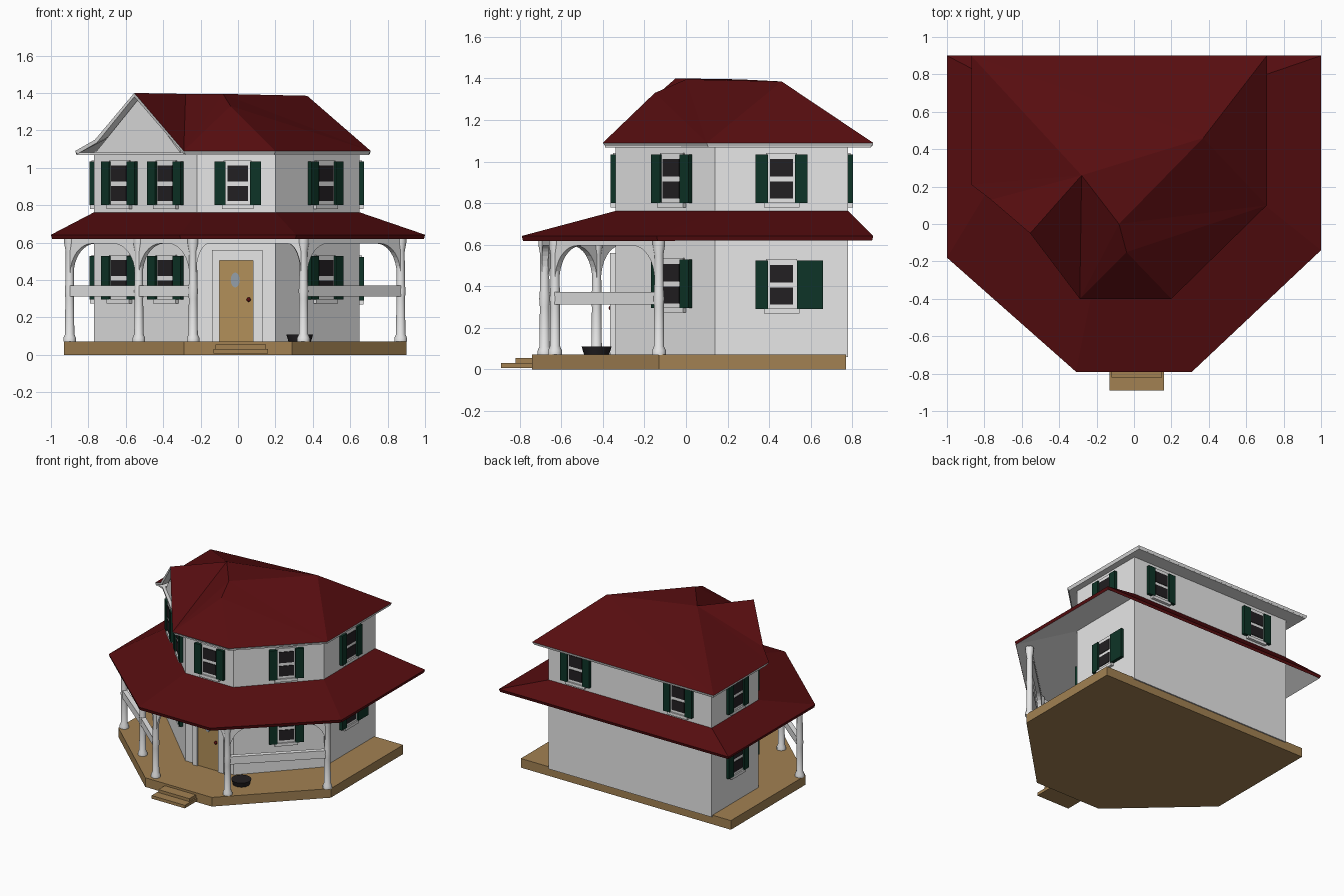
import bpy, bmesh, math
from mathutils import Matrix, Vector

if "Cube" in bpy.data.objects:
    bpy.data.objects.remove(bpy.data.objects["Cube"])


def material(name, col):
    m = bpy.data.materials.new(name)
    m.diffuse_color = (*col, 1)
    m.use_nodes = True
    m.node_tree.nodes["Principled BSDF"].inputs["Base Color"].default_value = m.diffuse_color
    return m


RED = material("dark_red", (0.095, 0.004, 0.005))
WHITE = material("white", (0.8, 0.8, 0.8))
TAN = material("tan_wood", (0.36, 0.22, 0.085))
DOOR = material("door_wood", (0.45, 0.28, 0.10))
GREEN = material("shutter_green", (0.004, 0.034, 0.02))
BLACK = material("near_black", (0.016, 0.014, 0.016))
GLASS = material("grey_glass", (0.3, 0.35, 0.4))


def finish(name, bm, *mats, smooth=False):
    me = bpy.data.meshes.new(name)
    bmesh.ops.recalc_face_normals(bm, faces=bm.faces[:])
    bm.to_mesh(me)
    bm.free()
    ob = bpy.data.objects.new(name, me)
    bpy.context.collection.objects.link(ob)
    for m in mats:
        me.materials.append(m)
    if smooth:
        bpy.ops.object.select_all(action='DESELECT')
        ob.select_set(True)
        bpy.context.view_layer.objects.active = ob
        bpy.ops.object.shade_smooth_by_angle(angle=math.radians(40))
    return ob


def box(bm, x0, x1, y0, y1, z0, z1, mat=Matrix()):
    c = Vector(((x0 + x1) / 2, (y0 + y1) / 2, (z0 + z1) / 2))
    size = Matrix.Diagonal((x1 - x0, y1 - y0, z1 - z0, 1))
    bmesh.ops.create_cube(bm, size=1, matrix=mat @ Matrix.Translation(c) @ size)


def prism(bm, pts, move):
    f = bm.faces.new([bm.verts.new(p) for p in pts])
    r = bmesh.ops.extrude_face_region(bm, geom=[f])
    bmesh.ops.translate(bm, vec=move, verts=[v for v in r["geom"] if isinstance(v, bmesh.types.BMVert)])
    if f.is_valid and not any(len(e.link_faces) > 2 for e in f.edges):
        return
    bm.faces.remove(f)


def slab(name, outline, z0, z1, mat):
    bm = bmesh.new()
    prism(bm, [(x, y, z0) for x, y in outline], (0, 0, z1 - z0))
    return finish(name, bm, mat)


def roof(name, pts, faces, thick, rim):
    # sloped sheet, red above and white below
    me = bpy.data.meshes.new(name)
    bm = bmesh.new()
    vs = [bm.verts.new(p) for p in pts]
    for f in faces:
        face = bm.faces.new([vs[i] for i in f])
        face.normal_update()
        if face.normal.z < 0:
            face.normal_flip()
    bm.to_mesh(me)
    bm.free()
    ob = bpy.data.objects.new(name, me)
    bpy.context.collection.objects.link(ob)
    me.materials.append(RED)
    me.materials.append(WHITE)
    s = ob.modifiers.new("thickness", 'SOLIDIFY')
    s.thickness, s.offset = thick, -1
    s.material_offset, s.material_offset_rim = 1, rim


# deck and entrance steps
slab("deck", [(-.93, .77), (-.93, -.16), (-.29, -.74), (.29, -.74), (.9, -.13), (.9, .77)], 0, .072, TAN)
bm = bmesh.new()
box(bm, -.13, .16, -.89, -.7, .008, .032)
box(bm, -.12, .15, -.82, -.7, .03, .055)
finish("steps", bm, TAN)

# house walls, counter-clockwise from the back left corner
WALL = [(-.77, .78), (-.77, .2), (-.22, -.34), (.2, -.34), (.65, .14), (.65, .78)]
slab("walls", WALL, .06, 1.09, WHITE)


def wall_frame(i, t):
    a, b = Vector(WALL[i]), Vector(WALL[(i + 1) % 6])
    p, d = a.lerp(b, t), b - a
    return Matrix.Translation((p.x, p.y, 0)) @ Matrix.Rotation(math.atan2(d.y, d.x), 4, 'Z')


# diagonal gable wall
m = wall_frame(1, 0)
bm = bmesh.new()
prism(bm, [m @ Vector(p) for p in ((.0, -.002, 1.07), (.66, -.002, 1.07), (.345, -.002, 1.375))],
      m.to_3x3() @ Vector((0, .05, 0)))
finish("gable_wall", bm, WHITE)

# porch roof running around the house
EAVE = [(-1, .9), (-1, -.18), (-.31, -.79), (.31, -.79), (1, -.14), (1, .9)]
roof("porch_roof", [(x, y, .642) for x, y in EAVE] + [(x, y, .762) for x, y in WALL],
     [(i, (i + 1) % 6, 6 + (i + 1) % 6, 6 + i) for i in range(6)], .024, 0)

# main hipped roof with a diagonal gable
roof("main_roof", [
    (-.87, .9, 1.09), (-.87, .21, 1.09), (-.29, -.4, 1.09), (.2, -.4, 1.09), (.71, .1, 1.09), (.71, .9, 1.09),
    (.37, .46, 1.385), (-.08, 0, 1.395), (-.28, .26, 1.395), (-.555, -.05, 1.4), (-.04, -.15, 1.33),
    (-.765, .13, 1.15)],
    [(0, 5, 6), (0, 6, 8), (0, 8, 1), (1, 8, 11), (11, 8, 9), (9, 8, 2), (2, 8, 7), (2, 7, 10),
     (2, 10, 3), (3, 10, 4), (4, 10, 7), (4, 7, 6), (4, 6, 5), (6, 7, 8)], .02, 1)
slab("soffit", [(-.86, .89), (-.86, .22), (-.79, .19), (-.27, -.34), (-.28, -.39), (.195, -.39), (.7, .105),
                (.7, .89)], 1.068, 1.082, WHITE)

# windows with frames, two panes and shutters
shutters, frames, panes = bmesh.new(), bmesh.new(), bmesh.new()


def window(i, t, z, right=(.065, .125)):
    m = wall_frame(i, t)
    box(frames, -.075, .075, -.012, .01, z - .125, z + .125, m)
    box(frames, -.085, .085, -.022, .01, z - .135, z - .112, m)
    for lo, hi in ((-.092, -.012), (.012, .098)):
        box(panes, -.055, .055, -.017, 0, z + lo, z + hi, m)
    box(shutters, -.125, -.065, -.024, 0, z - .115, z + .118, m)
    box(shutters, right[0], right[1], -.024, 0, z - .115, z + .118, m)


for i, t in ((0, .53), (1, .26), (1, .71), (2, .52), (3, .58), (4, .5), (5, .17), (5, .8)):
    window(i, t, .915)
for i, t in ((0, .53), (1, .26), (1, .71), (3, .58)):
    window(i, t, .41)
window(4, .5, .405, (.075, .2))
finish("shutters", shutters, GREEN)
finish("window_frames", frames, WHITE)
finish("window_panes", panes, BLACK)

# front door
bm = bmesh.new()
box(bm, -.14, -.1, -.365, -.33, .07, .55)
box(bm, .08, .13, -.365, -.33, .07, .55)
box(bm, -.14, .13, -.365, -.33, .505, .56)
finish("door_frame", bm, WHITE)
bm = bmesh.new()
box(bm, -.1, .08, -.352, -.33, .07, .505)
finish("door", bm, DOOR)
bm = bmesh.new()
bmesh.ops.create_cone(bm, cap_ends=True, segments=16, radius1=1, radius2=1, depth=1,
                      matrix=Matrix.Translation((-.015, -.353, .4)) @ Matrix.Rotation(math.pi / 2, 4, 'X')
                      @ Matrix.Diagonal((.024, .04, .008, 1)))
finish("door_glass", bm, GLASS)
bm = bmesh.new()
bmesh.ops.create_uvsphere(bm, u_segments=10, v_segments=6, radius=.012, matrix=Matrix.Translation((.057, -.36, .295)))
finish("door_knob", bm, RED, smooth=True)

# turned porch posts
POSTS = [(-.9, -.13), (-.53, -.43), (-.24, -.68), (.35, -.63), (.87, -.13)]
PROFILE = [(.034, .07), (.034, .09), (.025, .11), (.023, .3), (.026, .34), (.023, .38), (.021, .55), (.03, .6), (.03, .635)]
bm = bmesh.new()
for x, y in POSTS:
    rings = [[bm.verts.new((x + r * math.cos(k * math.pi / 6), y + r * math.sin(k * math.pi / 6), z))
              for k in range(12)] for r, z in PROFILE]
    for a, b in zip(rings, rings[1:]):
        for k in range(12):
            bm.faces.new((a[k], a[k - 1], b[k - 1], b[k]))
finish("porch_posts", bm, WHITE, smooth=True)

# arched brackets with a top beam, and rails
arches, rails = bmesh.new(), bmesh.new()
for k, (p, q) in enumerate(zip(POSTS, POSTS[1:])):
    p, q = Vector(p), Vector(q)
    d = q - p
    L = d.length
    m = Matrix.Translation((p.x, p.y, 0)) @ Matrix.Rotation(math.atan2(d.y, d.x), 4, 'Z')
    r = .07 if k == 2 else .15
    half = [(r * (1 - math.cos(a)), .43 + .165 * math.sin(a)) for a in (j * math.pi / 16 for j in range(9))]
    half = [(s + .015, z) for s, z in half]
    prof = [(0, .63), (0, .43)] + half + [(L - s, z) for s, z in reversed(half)] + [(L, .43), (L, .63)]
    prism(arches, [m @ Vector((s, -.015, z)) for s, z in prof], m.to_3x3() @ Vector((0, .03, 0)))
    if k != 2:
        box(rails, 0, L, -.018, .018, .312, .372, m)
finish("porch_arches", arches, WHITE)
finish("porch_rails", rails, WHITE)

# round dark bowl on the deck
bm = bmesh.new()
bmesh.ops.create_cone(bm, cap_ends=True, segments=20, radius1=.06, radius2=.072, depth=.04,
                      matrix=Matrix.Translation((.33, -.43, .09)))
finish("bowl", bm, BLACK, smooth=True)
